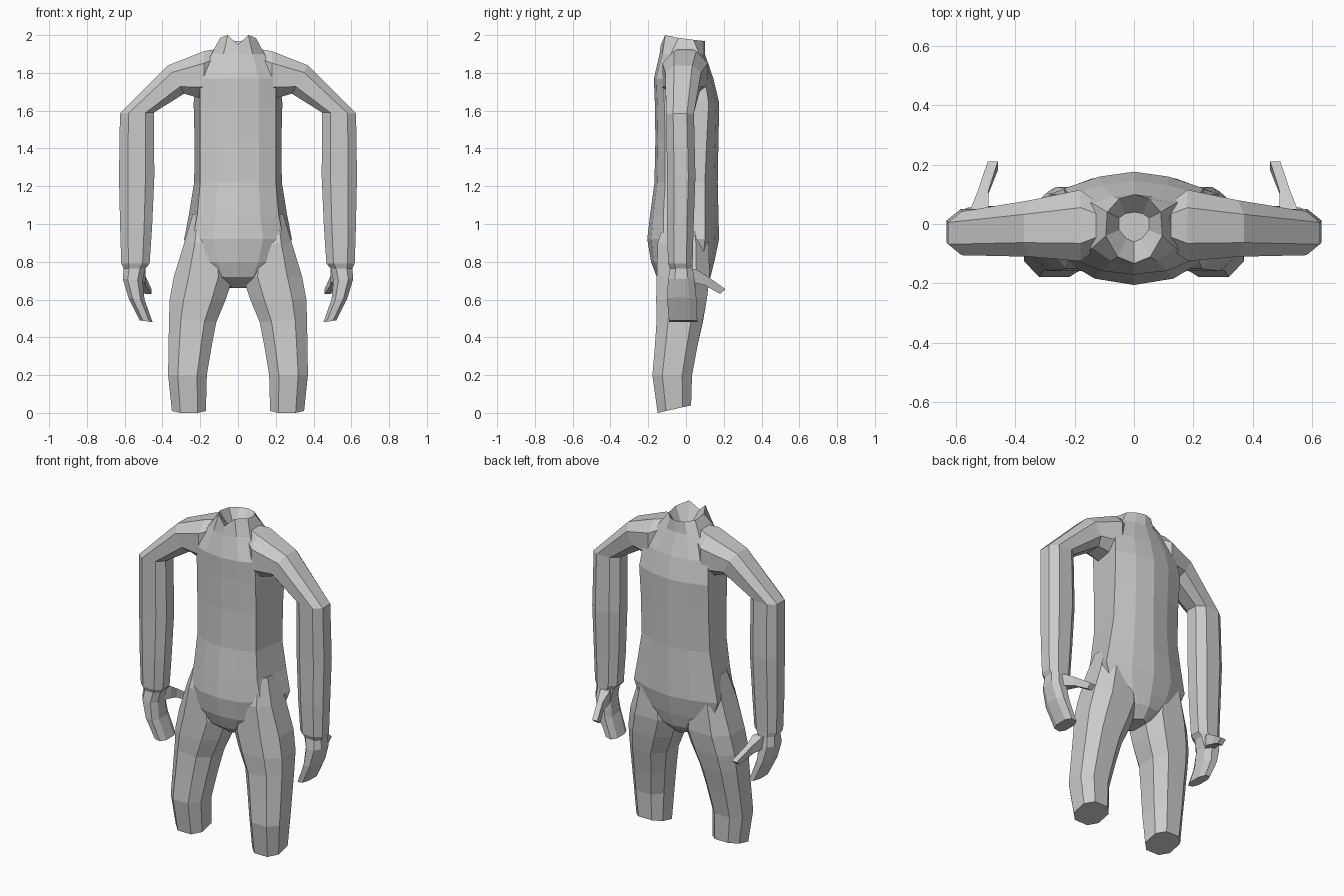
import bpy, bmesh

if "Cube" in bpy.data.objects:
    bpy.data.objects.remove(bpy.data.objects["Cube"])

grey = bpy.data.materials.new("plain_grey")
grey.diffuse_color = (0.6, 0.6, 0.6, 1)
grey.use_nodes = True
grey.node_tree.nodes["Principled BSDF"].inputs["Base Color"].default_value = grey.diffuse_color


def loft(name, rings, side=1):
    """Skin a list of rings with quads and close both ends."""
    bm = bmesh.new()
    loops = [[bm.verts.new((x * side, y, z)) for x, y, z in r] for r in rings]
    n = len(loops[0])
    for a, b in zip(loops, loops[1:]):
        for k in range(n):
            bm.faces.new((a[k], a[(k + 1) % n], b[(k + 1) % n], b[k]))
    bm.faces.new(loops[0])
    bm.faces.new(loops[-1])
    bmesh.ops.recalc_face_normals(bm, faces=bm.faces)
    mesh = bpy.data.meshes.new(name)
    bm.to_mesh(mesh)
    bm.free()
    mesh.materials.append(grey)
    ob = bpy.data.objects.new(name, mesh)
    bpy.context.collection.objects.link(ob)
    return ob


def limb_ring(xo, zo, xi, zi, yf, yb, tilt=0.0, k=0.5):
    """Eight-sided section between an outer and an inner edge."""
    pts = []
    for s, t in ((1, -k), (1, k), (k, 1), (-k, 1), (-1, k), (-1, -k), (-k, -1), (k, -1)):
        f = (s + 1) / 2
        pts.append((xi + (xo - xi) * f,
                    yf + (yb - yf) * (t + 1) / 2,
                    zi + (zo - zi) * f + tilt * (t + 1) / 2))
    return pts


def mirrored(half):
    """Complete a half ring that starts and ends on the centre line."""
    return half + [(-x, y, z) for x, y, z in half[-2:0:-1]]


# Torso: height, front and back half width, then y of
# front centre, front corner, back corner, back centre
torso_rows = [
    (0.66, .04, .04, -.08, -.05, .05, .08),
    (0.72, .14, .14, -.155, -.11, .08, .13),
    (0.80, .20, .24, -.185, -.13, .09, .15),
    (0.92, .24, .285, -.205, -.12, .10, .175),
    (1.05, .215, .26, -.19, -.12, .10, .172),
    (1.22, .20, .232, -.167, -.11, .10, .168),
    (1.45, .20, .23, -.162, -.11, .11, .172),
    (1.64, .20, .235, -.165, -.115, .12, .176),
    (1.77, .20, .22, -.17, -.12, .10, .145),
    (1.90, .14, .14, -.14, -.08, .07, .10),
]
rings = []
for z, fw, bw, fc, fy, by, bc in torso_rows:
    rings.append(mirrored([(0, fc, z), (fw * .55, fc * .75 + fy * .25, z), (fw, fy, z),
                           (bw, by, z), (bw * .5, bc * .7 + by * .3, z), (0, bc, z)]))
# Notched collar rim and hollow neck
rings.append(mirrored([(0, -.133, 1.95), (.055, -.11, 2.0), (.095, -.04, 1.985),
                       (.09, .04, 1.975), (.05, .085, 1.97), (0, .10, 1.97)]))
rings.append(mirrored([(0, -.06, 1.90), (.025, -.05, 1.90), (.05, -.02, 1.90),
                       (.05, .02, 1.90), (.03, .035, 1.90), (0, .04, 1.90)]))
body = loft("headless_body", rings)

# Arms run from the collar over the shoulder and elbow to the fingertips
arm_rows = [
    (.12, 1.925, .12, 1.72, -.08, .07),
    (.18, 1.915, .18, 1.66, -.125, .115),
    (.37, 1.84, .285, 1.69, -.11, .08),
    (.625, 1.585, .445, 1.59, -.105, .042),
    (.63, 1.25, .443, 1.25, -.10, .05),
    (.624, .98, .455, .98, -.10, .04),
    (.618, .79, .468, .79, -.095, .035),
    (.605, .765, .49, .765, -.085, .035),
    (.61, .71, .505, .70, -.095, .045),
    (.58, .61, .495, .60, -.10, .055),
    (.52, .49, .452, .48, -.09, .06),
]

# Legs run from the hidden hip to the slanted lower end
leg_rows = [
    (.24, 1.05, .12, 1.05, -.10, .08, 0),
    (.285, .90, .06, .90, -.15, .12, 0),
    (.34, .72, .025, .72, -.155, .125, 0),
    (.362, .60, .065, .60, -.158, .11, 0),
    (.365, .50, .115, .48, -.155, .09, 0),
    (.368, .35, .14, .35, -.165, .06, 0),
    (.37, .20, .165, .20, -.178, .032, 0),
    (.35, .0, .17, .0, -.15, .027, .04),
]

# Thumbs: centre x, half width, then y and z of upper and lower edge
thumb_rows = [
    (.54, .03, .0, .765, .0, .69),
    (.52, .03, .05, .762, .045, .69),
    (.508, .018, .11, .725, .10, .675),
    (.475, .017, .21, .655, .18, .63),
]

parts = []
for side, tag in ((1, "right"), (-1, "left")):
    parts.append(loft("leg_" + tag, [limb_ring(*r) for r in leg_rows], side))
    parts.append(loft("arm_" + tag, [limb_ring(*r) for r in arm_rows], side))
    parts.append(loft("thumb_" + tag, [
        [(c - h, yu, zu), (c + h, yu, zu), (c + h, yl, zl), (c - h, yl, zl)]
        for c, h, yu, zu, yl, zl in thumb_rows], side))

# Weld the limbs and torso into one skin
bpy.context.view_layer.objects.active = body
for part in parts:
    mod = body.modifiers.new("union", 'BOOLEAN')
    mod.operation = 'UNION'
    mod.solver = 'EXACT'
    mod.object = part
    bpy.ops.object.modifier_apply(modifier=mod.name)
    bpy.data.objects.remove(part)
